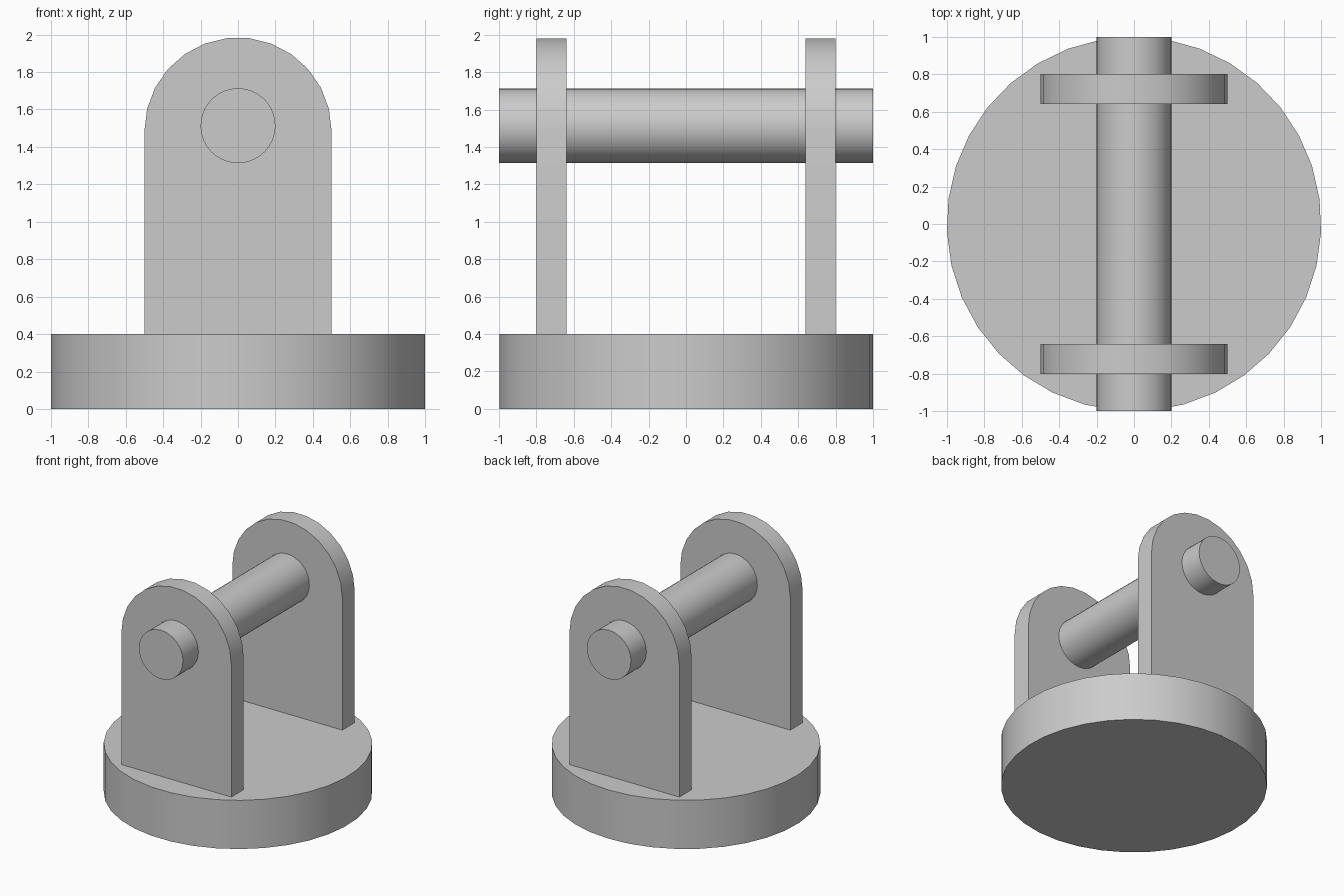
import bpy, bmesh, math
from mathutils import Matrix

cube = bpy.data.objects.get("Cube")
if cube:
    bpy.data.objects.remove(cube, do_unlink=True)

SIDES = 35

grey = bpy.data.materials.new("plain_grey")
grey.use_nodes = True
colour = (0.6, 0.6, 0.6, 1)
grey.diffuse_color = colour
grey.node_tree.nodes["Principled BSDF"].inputs["Base Color"].default_value = colour


def extrude_profile(name, points, depth, matrix):
    """Solid prism from a 2D outline, extruded along local z, then placed."""
    bm = bmesh.new()
    face = bm.faces.new([bm.verts.new((x, y, 0)) for x, y in points])
    result = bmesh.ops.extrude_face_region(bm, geom=[face])
    top = [v for v in result["geom"] if isinstance(v, bmesh.types.BMVert)]
    bmesh.ops.translate(bm, vec=(0, 0, depth), verts=top)
    bmesh.ops.transform(bm, matrix=matrix, verts=bm.verts)
    bmesh.ops.recalc_face_normals(bm, faces=bm.faces)
    mesh = bpy.data.meshes.new(name)
    bm.to_mesh(mesh)
    bm.free()
    mesh.materials.append(grey)
    obj = bpy.data.objects.new(name, mesh)
    bpy.context.collection.objects.link(obj)
    bpy.ops.object.select_all(action="DESELECT")
    obj.select_set(True)
    bpy.context.view_layer.objects.active = obj
    bpy.ops.object.shade_smooth_by_angle(angle=math.radians(30))
    return obj


def arc(radius, start, sweep, steps, count, centre=0):
    angles = [start + sweep * i / steps for i in range(count)]
    return [(radius * math.cos(a), centre + radius * math.sin(a)) for a in angles]


def circle(radius):
    return arc(radius, math.pi / 2, math.tau, SIDES, SIDES)


upright = Matrix.Rotation(math.pi / 2, 4, "X")  # local z becomes -y

# Round base
extrude_profile("base_disc", circle(1), 0.4, Matrix())

# Two arched plates standing on the base
arch = arc(0.5, 0, math.pi, 13, 14, centre=1.484)
outline = [(-0.5, 0.4), (0.5, 0.4)] + arch
for name, back_y in (("front_plate", -0.64), ("back_plate", 0.8)):
    extrude_profile(name, outline, 0.16, Matrix.Translation((0, back_y, 0)) @ upright)

# Pin through both plates
extrude_profile("cross_pin", circle(0.2), 2,
                Matrix.Translation((0, 1, 1.513)) @ upright)
